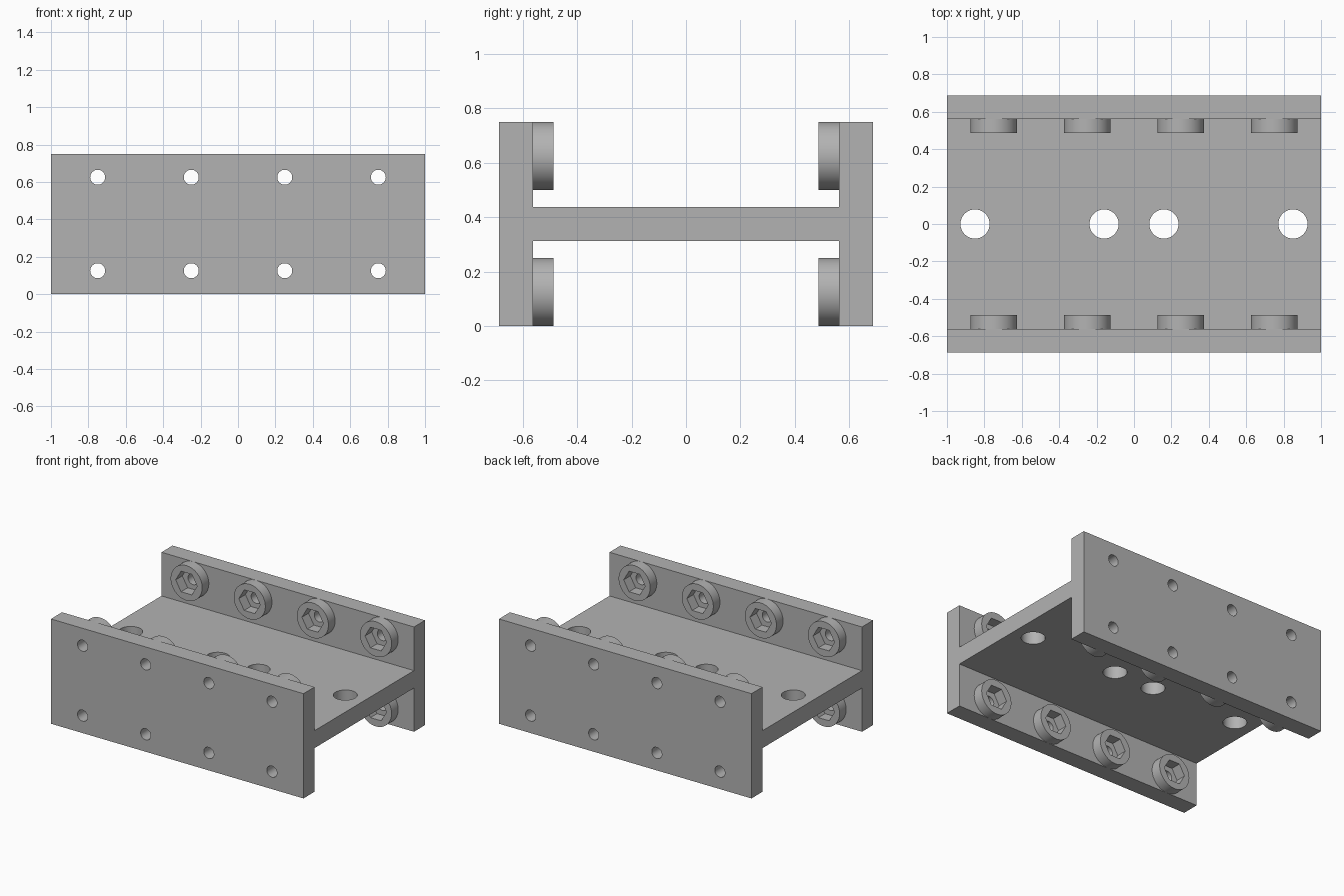
import bpy
import bmesh
import math
from mathutils import Matrix

cube = bpy.data.objects.get("Cube")
if cube:
    bpy.data.objects.remove(cube, do_unlink=True)

LENGTH = 2.0
HEIGHT = 0.75
OUTER, INNER = 0.6875, 0.5625      # flange faces in y
WEB_LOW, WEB_HIGH = 0.3125, 0.4375
BOSS_DEPTH = 0.075
BOLT_X = (-0.75, -0.25, 0.25, 0.75)
BOLT_Z = (0.125, 0.625)
WEB_HOLES = (-0.85, -0.16, 0.16, 0.85)

grey = bpy.data.materials.new("machined_grey")
grey.use_nodes = True
colour = (0.45, 0.45, 0.45, 1)
grey.diffuse_color = colour
grey.node_tree.nodes["Principled BSDF"].inputs["Base Color"].default_value = colour


def make_object(name, bm):
    bmesh.ops.recalc_face_normals(bm, faces=bm.faces)
    mesh = bpy.data.meshes.new(name)
    bm.to_mesh(mesh)
    bm.free()
    obj = bpy.data.objects.new(name, mesh)
    bpy.context.collection.objects.link(obj)
    mesh.materials.append(grey)
    return obj


def add_prism(bm, sides, radius, depth, centre, axis, turn=0.0):
    """Add a closed prism along the y or z axis."""
    tilt = Matrix.Rotation(math.pi / 2, 4, 'X') if axis == 'Y' else Matrix()
    place = Matrix.Translation(centre) @ tilt @ Matrix.Rotation(turn, 4, 'Z')
    bmesh.ops.create_cone(bm, cap_ends=True, segments=sides, radius1=radius,
                          radius2=radius, depth=depth, matrix=place)


def cut(obj, cutter_bm):
    """Subtract the cutter and smooth the round walls."""
    cutter = make_object("cutter", cutter_bm)
    cutter.hide_render = True
    mod = obj.modifiers.new("cut", 'BOOLEAN')
    mod.operation = 'DIFFERENCE'
    mod.solver = 'EXACT'
    mod.object = cutter
    bpy.ops.object.select_all(action='DESELECT')
    obj.select_set(True)
    bpy.context.view_layer.objects.active = obj
    bpy.ops.object.modifier_apply(modifier=mod.name)
    bpy.data.objects.remove(cutter, do_unlink=True)
    bpy.ops.object.shade_smooth_by_angle(angle=math.radians(30))


# H-shaped frame: half profile mirrored, then extruded along x
half = [(OUTER, 0), (OUTER, HEIGHT), (INNER, HEIGHT), (INNER, WEB_HIGH)]
half_low = [(INNER, WEB_LOW), (INNER, 0)]
right_side = half_low + half
left_side = [(-y, z) for y, z in reversed(right_side)]
bm = bmesh.new()
profile = bm.faces.new([bm.verts.new((-LENGTH / 2, y, z))
                        for y, z in right_side + left_side])
grown = bmesh.ops.extrude_face_region(bm, geom=[profile])
bmesh.ops.translate(bm, vec=(LENGTH, 0, 0),
                    verts=[v for v in grown["geom"] if isinstance(v, bmesh.types.BMVert)])
frame = make_object("h_frame", bm)

# Bolt holes through the flanges and larger holes through the web
bm = bmesh.new()
for x in BOLT_X:
    for z in BOLT_Z:
        for side in (-1, 1):
            add_prism(bm, 32, 0.04, 0.3, (x, side * (OUTER + INNER) / 2, z), 'Y')
for x in WEB_HOLES:
    add_prism(bm, 48, 0.078, 0.4, (x, 0, (WEB_LOW + WEB_HIGH) / 2), 'Z')
cut(frame, bm)

# Round bosses with hexagonal nut pockets on the inner flange faces
for side, name in ((-1, "front_nut_bosses"), (1, "back_nut_bosses")):
    bosses, pockets = bmesh.new(), bmesh.new()
    for x in BOLT_X:
        for z in BOLT_Z:
            centre = (x, side * (INNER - BOSS_DEPTH / 2), z)
            add_prism(bosses, 64, 0.125, BOSS_DEPTH, centre, 'Y')
            add_prism(pockets, 6, 0.085, BOSS_DEPTH * 2, centre, 'Y', math.pi / 2)
    cut(make_object(name, bosses), pockets)
